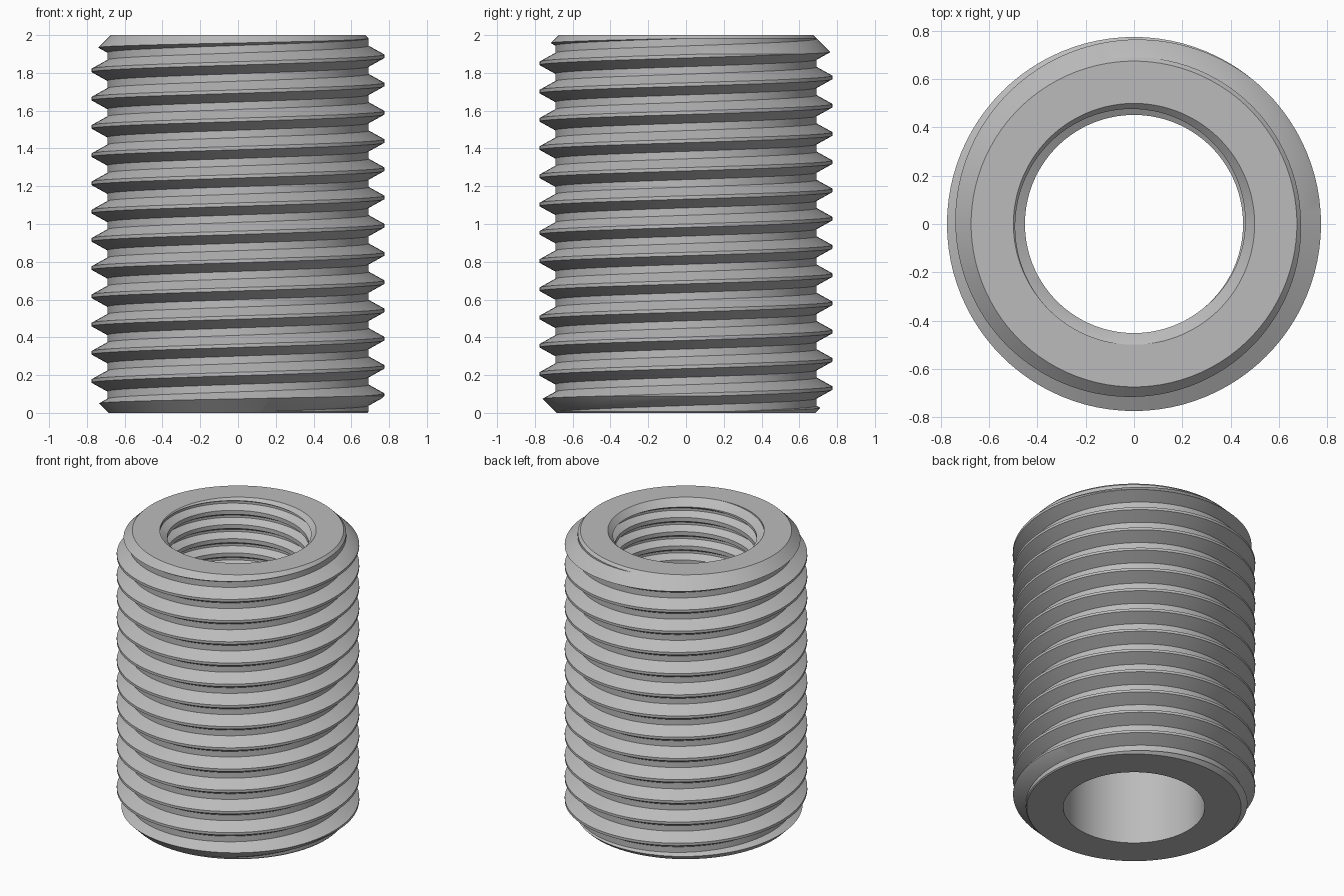
import bpy, bmesh, math

cube = bpy.data.objects.get("Cube")
if cube:
    bpy.data.objects.remove(cube, do_unlink=True)

SEG = 96

# Single plain metal colour
steel = bpy.data.materials.new("grey_steel")
steel.use_nodes = True
GREY = (0.5, 0.5, 0.5, 1)
steel.diffuse_color = GREY
steel.node_tree.nodes["Principled BSDF"].inputs["Base Color"].default_value = GREY


def make_object(name, bm):
    bmesh.ops.recalc_face_normals(bm, faces=bm.faces)
    mesh = bpy.data.meshes.new(name)
    bm.to_mesh(mesh)
    bm.free()
    mesh.materials.append(steel)
    obj = bpy.data.objects.new(name, mesh)
    bpy.context.collection.objects.link(obj)
    return obj


def threaded_rod(name, root, crest, pitch, crest_half, root_half, phase, low, high):
    """Right-handed threaded solid, cut flat at both ends."""
    bm = bmesh.new()
    profile = [(root, -root_half), (crest, -crest_half),
               (crest, crest_half), (root, root_half)]
    first = math.floor((low - phase) / pitch) - 2
    turns = math.ceil((high - low) / pitch) + 5
    rows = []
    for i in range(turns * SEG + 1):
        a = 2 * math.pi * i / SEG
        z = phase + pitch * (first + i / SEG)
        rows.append([bm.verts.new((r * math.cos(a), r * math.sin(a), z + dz))
                     for r, dz in profile])
    for i in range(len(rows) - 1):
        for k in range(3):
            bm.faces.new((rows[i][k], rows[i + 1][k], rows[i + 1][k + 1], rows[i][k + 1]))
        if i + SEG + 1 < len(rows):
            bm.faces.new((rows[i][3], rows[i + 1][3],
                          rows[i + SEG + 1][0], rows[i + SEG][0]))
    for z, direction in ((low, -1), (high, 1)):
        bmesh.ops.bisect_plane(bm, geom=bm.verts[:] + bm.edges[:] + bm.faces[:],
                               plane_co=(0, 0, z), plane_no=(0, 0, direction),
                               clear_outer=True)
    bmesh.ops.holes_fill(bm, edges=[e for e in bm.edges if e.is_boundary], sides=0)
    return make_object(name, bm)


def lathe(name, profile):
    """Closed ring turned from a closed profile."""
    bm = bmesh.new()
    rings = []
    for i in range(SEG):
        a = 2 * math.pi * (i + 0.5) / SEG
        rings.append([bm.verts.new((r * math.cos(a), r * math.sin(a), z)) for r, z in profile])
    n = len(profile)
    for i in range(SEG):
        a, b = rings[i], rings[(i + 1) % SEG]
        for k in range(n):
            m = (k + 1) % n
            bm.faces.new((a[k], b[k], b[m], a[m]))
    return make_object(name, bm)


# Sleeve blank: chamfered ends, plain bore, countersunk top
insert = lathe("threaded_insert", [
    (0.452, 0), (0.685, 0), (0.85, 0.165), (0.85, 1.825),
    (0.675, 2), (0.5, 2), (0.452, 1.952)])

# Outer thread, and the tap that cuts the inner thread in the upper bore
outer_thread = threaded_rod("outer_thread_cutter", 0.692, 0.775, 0.1495,
                            0.009, 0.055, 0.094, -0.103, 2.107)
inner_tap = threaded_rod("inner_thread_cutter", 0.44, 0.5, 0.1,
                         0.008, 0.043, 0.03, 0.913, 2.119)

bpy.context.view_layer.objects.active = insert
for cutter, operation in ((outer_thread, "INTERSECT"), (inner_tap, "DIFFERENCE")):
    cutter.hide_render = True
    mod = insert.modifiers.new(cutter.name, "BOOLEAN")
    mod.object = cutter
    mod.operation = operation
    mod.solver = "EXACT"
    bpy.ops.object.modifier_apply(modifier=mod.name)
    bpy.data.objects.remove(cutter, do_unlink=True)

# Smooth round walls with crisp thread edges
bpy.ops.object.select_all(action="DESELECT")
insert.select_set(True)
bpy.context.view_layer.objects.active = insert
bpy.ops.object.shade_smooth_by_angle(angle=math.radians(25))
